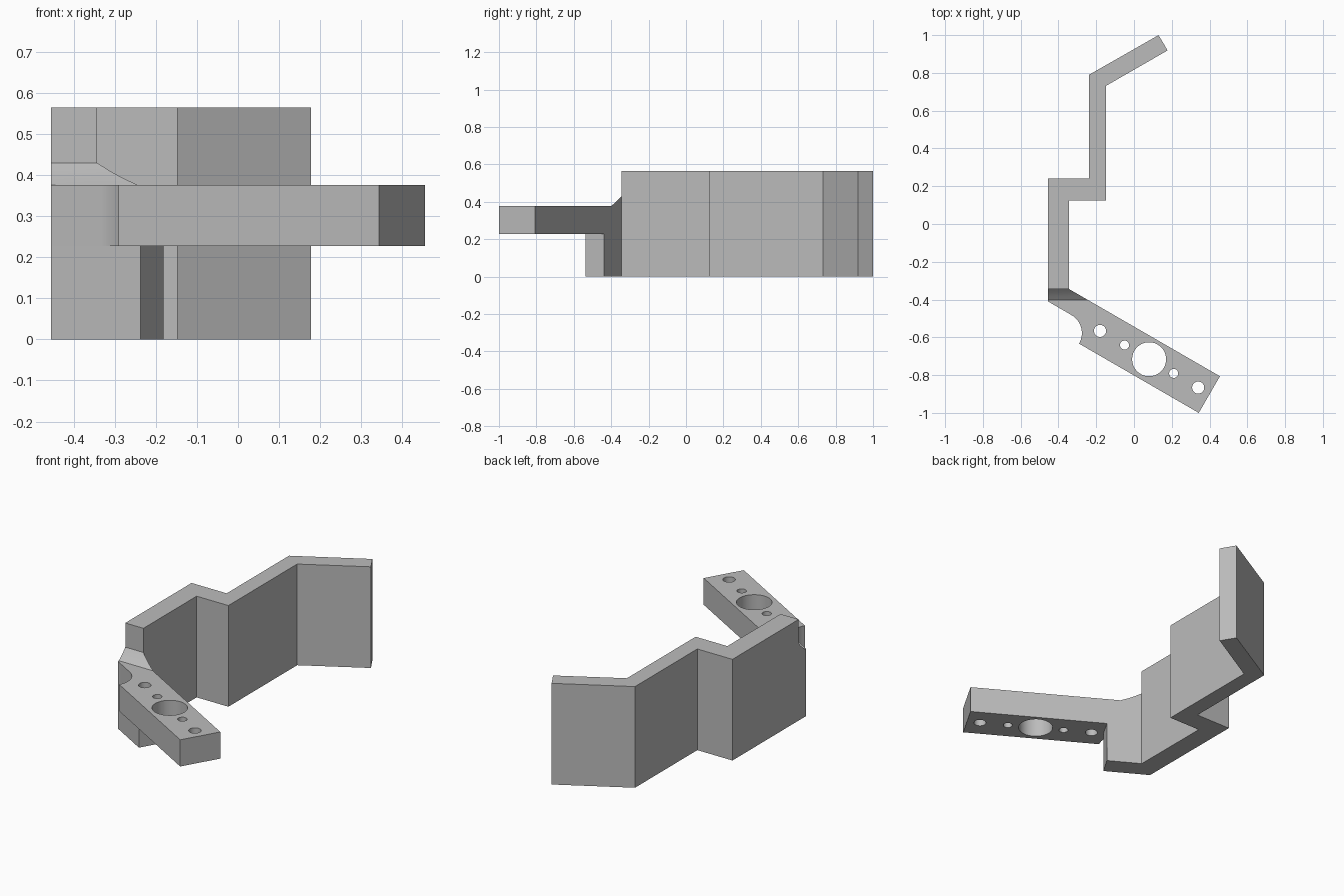
import bpy, bmesh
from math import sin, cos, radians
from mathutils import Vector

cube = bpy.data.objects.get("Cube")
if cube:
    bpy.data.objects.remove(cube, do_unlink=True)

grey = bpy.data.materials.new("plain_grey")
grey.use_nodes = True
GREY = (0.5, 0.5, 0.5, 1)
grey.diffuse_color = GREY
grey.node_tree.nodes["Principled BSDF"].inputs["Base Color"].default_value = GREY

HEIGHT, ARM_LOW, ARM_TOP = 0.565, 0.227, 0.376
SLOPE = 0.577  # arm runs 30 degrees off the x axis
LEFT, INNER, END_Y = -0.455, -0.343, -0.345
ALONG = Vector((cos(radians(30)), -sin(radians(30))))


def finish(name, bm):
    bmesh.ops.recalc_face_normals(bm, faces=bm.faces)
    mesh = bpy.data.meshes.new(name)
    bm.to_mesh(mesh)
    bm.free()
    mesh.materials.append(grey)
    obj = bpy.data.objects.new(name, mesh)
    bpy.context.collection.objects.link(obj)
    return obj


def prism(name, outline, z0, z1):
    bm = bmesh.new()
    base = bm.faces.new([bm.verts.new((x, y, z0)) for x, y in outline])
    top = bmesh.ops.extrude_face_region(bm, geom=[base])["geom"]
    bmesh.ops.translate(bm, vec=(0, 0, z1 - z0),
                        verts=[v for v in top if isinstance(v, bmesh.types.BMVert)])
    return finish(name, bm)


def boolean(target, other, operation):
    mod = target.modifiers.new(other.name, "BOOLEAN")
    mod.operation, mod.solver, mod.object = operation, "EXACT", other
    bpy.context.view_layer.objects.active = target
    bpy.ops.object.modifier_apply(modifier=mod.name)
    bpy.data.objects.remove(other, do_unlink=True)


# Cranked upright wall
wall = prism("cranked_bracket", [
    (LEFT, END_Y), (INNER, END_Y), (INNER, 0.125), (-0.147, 0.125), (-0.147, 0.732),
    (0.178, 0.919), (0.13, 1.0), (-0.238, 0.79), (LEFT + 0.217, 0.24), (LEFT, 0.24)], 0, HEIGHT)

# Short foot below the arm
foot = prism("foot", [(LEFT, END_Y), (LEFT, -0.41), (-0.237, -0.536),
                      (-0.181, -0.4385), (INNER, END_Y)], 0, ARM_LOW)

# Angled arm with a round notch at its root
centre, radius = Vector((-0.387, -0.578)), 0.111
notch = [(centre.x + radius * cos(radians(a)), centre.y + radius * sin(radians(a)))
         for a in range(60, -31, -6)]
arm = prism("arm", [(LEFT, END_Y), (LEFT, -0.41)] + notch +
            [(0.343, -1.0), (0.455, -0.806), (INNER, END_Y)], ARM_LOW, ARM_TOP)

# Holes along the arm
middle = Vector((0.08, -0.716))
for step, size in zip(range(-2, 3), (0.032, 0.024, 0.09, 0.024, 0.032)):
    spot = middle + ALONG * 0.15 * step
    ring = [(spot.x + size * cos(radians(a)), spot.y + size * sin(radians(a)))
            for a in range(0, 360, 8)]
    cutter = prism("hole_cutter", ring, 0.1, 0.5)
    cutter.hide_render = True
    boolean(arm, cutter, "DIFFERENCE")

# Sloping gusset between the arm and the wall end
bm = bmesh.new()
profile = [(END_Y, 0.43), (-0.362, 0.411), (-0.381, 0.393), (-0.402, ARM_TOP)]
rows = [(bm.verts.new((LEFT, y, z)),
         bm.verts.new((INNER + (END_Y - y) / SLOPE, y, z)))
        for y, z in profile + [(END_Y, ARM_TOP)]]
for a, b in zip(rows, rows[1:] + rows[:1]):
    bm.faces.new((a[0], a[1], b[1], b[0]))
for side in (0, 1):
    bm.faces.new([r[side] for r in rows])
gusset = finish("gusset", bm)

# Merge into one solid
for part in (foot, arm, gusset):
    boolean(wall, part, "UNION")
bm = bmesh.new()
bm.from_mesh(wall.data)
bmesh.ops.remove_doubles(bm, verts=bm.verts, dist=0.0005)
bmesh.ops.dissolve_limit(bm, angle_limit=radians(0.5), verts=bm.verts, edges=bm.edges)
bm.to_mesh(wall.data)
bm.free()
wall.select_set(True)
bpy.context.view_layer.objects.active = wall
bpy.ops.object.shade_smooth_by_angle(angle=radians(25))
